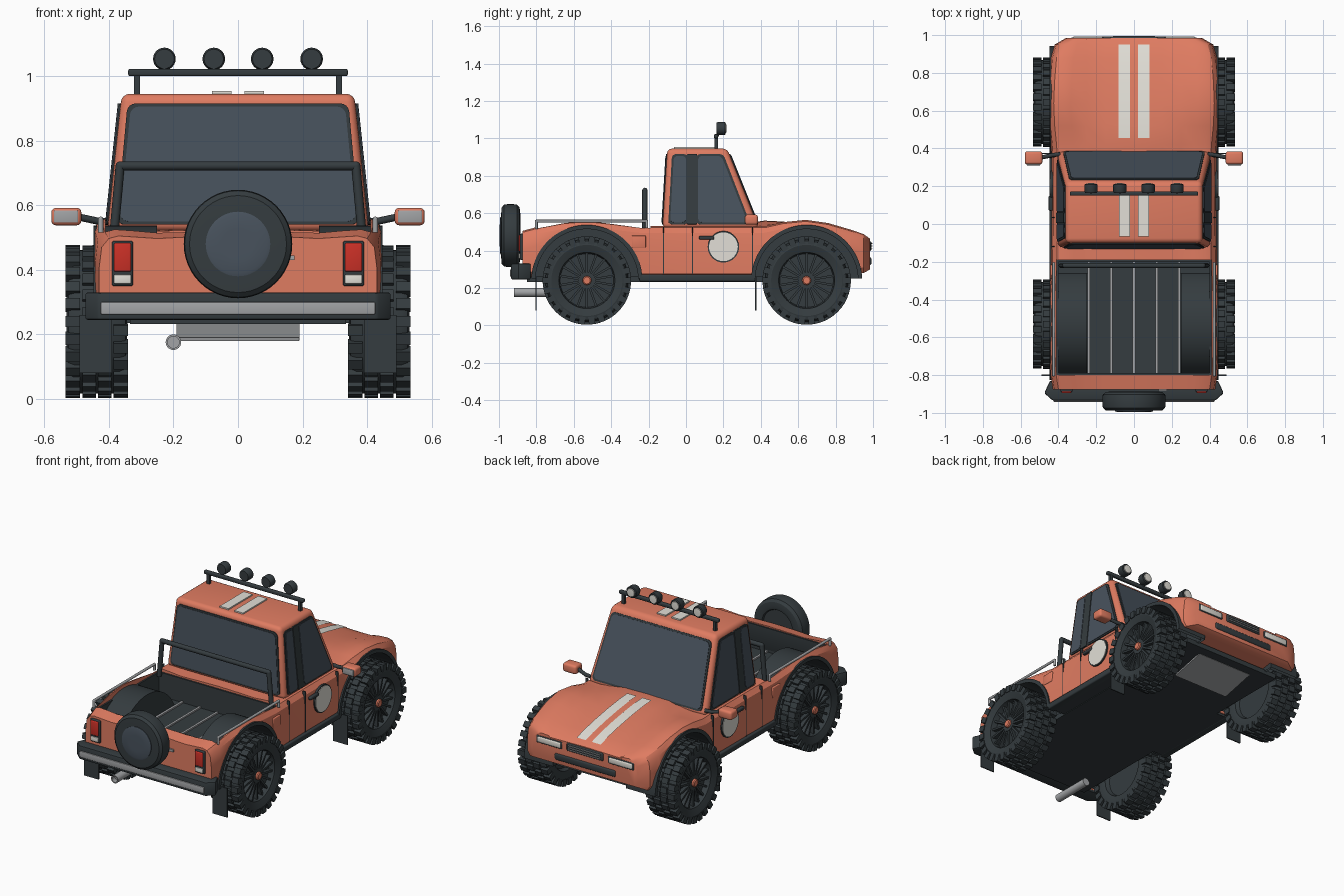
import bpy, bmesh, math
from mathutils import Vector, Matrix

if "Cube" in bpy.data.objects:
    bpy.data.objects.remove(bpy.data.objects["Cube"])

MATS = {}
COL = dict(orange=(.74, .2, .12, 1), dark=(.035, .045, .05, 1), glass=(.065, .085, .11, 1),
           white=(.76, .74, .68, 1), grey=(.36, .37, .38, 1), red=(.6, .03, .02, 1))

def finish(bm, name, col, mirror=False):
    if mirror:
        d = bmesh.ops.duplicate(bm, geom=bm.verts[:] + bm.edges[:] + bm.faces[:])['geom']
        for v in d:
            if isinstance(v, bmesh.types.BMVert):
                v.co.x *= -1
    bmesh.ops.recalc_face_normals(bm, faces=bm.faces[:])
    me = bpy.data.meshes.new(name)
    bm.to_mesh(me)
    bm.free()
    ob = bpy.data.objects.new(name, me)
    bpy.context.collection.objects.link(ob)
    if col not in MATS:
        MATS[col] = bpy.data.materials.new(col)
        MATS[col].diffuse_color = COL[col]
    me.materials.append(MATS[col])
    return ob

def add_box(bm, x, y, z, rot=None):
    m = Matrix.Translation(((x[0]+x[1])/2, (y[0]+y[1])/2, (z[0]+z[1])/2)) @ Matrix.Diagonal(
        (x[1]-x[0], y[1]-y[0], z[1]-z[0], 1))
    bmesh.ops.create_cube(bm, size=1, matrix=rot @ m if rot else m)

def box(name, x, y, z, col, bevel=0, mirror=False):
    bm = bmesh.new()
    add_box(bm, x, y, z)
    if bevel:
        bmesh.ops.bevel(bm, geom=bm.edges[:], offset=bevel, segments=3, profile=.5, affect='EDGES')
    return finish(bm, name, col, mirror)

def lathe_bm(prof, n=48):
    """Spin (radius, x) points about the x axis."""
    bm = bmesh.new()
    rings = [[bm.verts.new((x, r*math.cos(2*math.pi*i/n), r*math.sin(2*math.pi*i/n))) for i in range(n)]
             for r, x in prof]
    for a, b in zip(rings, rings[1:]):
        for i in range(n):
            bm.faces.new((a[i], a[(i+1) % n], b[(i+1) % n], b[i]))
    bmesh.ops.remove_doubles(bm, verts=bm.verts[:], dist=1e-5)
    return bm

def lathe(name, prof, loc, col, along_y=False, mirror=False, n=48):
    bm = lathe_bm(prof, n)
    m = Matrix.Translation(loc)
    bm.transform(m @ Matrix.Rotation(math.pi/2, 4, 'Z') if along_y else m)
    return finish(bm, name, col, mirror)

def tube(name, pts, r, col, mirror=False):
    bm = bmesh.new()
    pts = [Vector(p) for p in pts]
    for a, b in zip(pts, pts[1:]):
        m = Matrix.Translation((a+b)/2) @ (b-a).to_track_quat('Z', 'Y').to_matrix().to_4x4()
        bmesh.ops.create_cone(bm, cap_ends=True, segments=12, radius1=r, radius2=r, depth=(b-a).length, matrix=m)
    for p in pts[1:-1]:
        bmesh.ops.create_uvsphere(bm, u_segments=12, v_segments=8, radius=r, matrix=Matrix.Translation(p))
    return finish(bm, name, col, mirror)

def panel(name, pts, col, t=.008, corner=.025, mirror=False):
    """Rounded flat panel standing t proud of its plane."""
    bm = bmesh.new()
    f = bm.faces.new([bm.verts.new(p) for p in pts])
    f.normal_update()
    n = f.normal.copy()
    bmesh.ops.bevel(bm, geom=bm.verts[:], offset=corner, segments=4, profile=.5, affect='VERTICES')
    bmesh.ops.translate(bm, verts=bm.verts[:], vec=n * -t)
    e = bmesh.ops.extrude_face_region(bm, geom=bm.faces[:])['geom']
    bmesh.ops.translate(bm, verts=[v for v in e if isinstance(v, bmesh.types.BMVert)], vec=n*2*t)
    return finish(bm, name, col, mirror)

def cut(ob, cutters):
    bpy.context.view_layer.objects.active = ob
    for c in cutters:
        m = ob.modifiers.new('cut', 'BOOLEAN')
        m.operation, m.solver, m.object = 'DIFFERENCE', 'EXACT', c
        bpy.ops.object.modifier_apply(modifier=m.name)

# lower body: lofted sections (y, half width, bottom, shoulder height, centre height)
ST = [(-.875, .43, .27, .505, .505), (-.8, .442, .25, .525, .52), (-.65, .45, .25, .552, .52),
      (-.53, .455, .25, .562, .52), (-.4, .45, .25, .548, .52), (-.25, .44, .25, .53, .525),
      (0, .436, .25, .53, .53), (.35, .436, .25, .53, .55), (.42, .44, .25, .53, .56),
      (.52, .45, .25, .552, .555), (.64, .455, .25, .564, .54), (.76, .45, .25, .547, .52),
      (.88, .44, .27, .512, .495), (.95, .42, .28, .488, .474), (.985, .36, .3, .462, .455)]
bm = bmesh.new()
rings = []
for y, w, b, s, c in ST:
    half = [(w-.02, b), (w, b+.03), (w, s-.1), (w-.008, s-.035), (w-.03, s-.008), (w-.06, s),
            (w-.12, s-.004), (.25, (s+c)/2-.008), (.15, c-.003)]
    loop = half + [(0, c)] + [(-x, z) for x, z in reversed(half)]
    rings.append([bm.verts.new((x, y, z)) for x, z in loop])
for a, b in zip(rings, rings[1:]):
    for i in range(len(a)):
        j = (i+1) % len(a)
        bm.faces.new((a[i], a[j], b[j], b[i]))
bm.faces.new(rings[0])
bm.faces.new(rings[-1])
body = finish(bm, 'body', 'orange')

# wheel arches and load bed cut out
AXLES = (('rear', -.53), ('front', .645))
arch = [(0, .245), (.295, .245), (.295, .6), (0, .6)]
arches = []
for _, y in AXLES:
    for s in (1, -1):
        arches.append(lathe('arch_cutter', [(r, s*x) for r, x in arch], (0, y, .24), 'dark', n=64))
bed_cut = box('bed_cutter', (-.41, .41), (-.8, -.19), (.355, .8), 'dark')
inner_cut = box('liner_cutter', (-.4, .4), (-.79, -.2), (.365, .8), 'dark')
cut(body, arches + [bed_cut])
liner = box('bed_liner', (-.412, .412), (-.802, -.188), (.345, .512), 'dark')
cut(liner, [inner_cut] + arches)
for c in arches + [bed_cut, inner_cut]:
    bpy.data.objects.remove(c)

# wheel wells, wheels, mud flaps
for tag, y in AXLES:
    bm = lathe_bm([(0, .25), (.297, .25), (.297, .448), (.275, .448), (.275, .262), (0, .262)], 64)
    bmesh.ops.bisect_plane(bm, geom=bm.verts[:]+bm.edges[:]+bm.faces[:], plane_co=(0, 0, .01),
                           plane_no=(0, 0, 1), clear_inner=True)
    bm.transform(Matrix.Translation((0, y, .24)))
    finish(bm, tag + '_wheel_wells', 'dark', True)
    c = (.437, y, .24)
    lathe(tag + '_tyres', [(0, -.06), (.14, -.06), (.15, -.085), (.19, -.094), (.212, -.088), (.222, -.07),
          (.222, .07), (.212, .088), (.19, .094), (.165, .086), (.15, .08), (.143, .045), (0, .045)],
          c, 'dark', mirror=True)
    bm = bmesh.new()
    for i in range(26):
        for k, (x0, x1) in enumerate(((-.097, -.052), (-.045, -.003), (.003, .045), (.052, .097))):
            add_box(bm, (x0, x1), (-.017, .017), (.195 if k in (0, 3) else .215, .236),
                    Matrix.Rotation(2*math.pi*(i + .5*(k % 2))/26, 4, 'X'))
    bm.transform(Matrix.Translation(c))
    finish(bm, tag + '_tread_blocks', 'dark', True)
    bm = bmesh.new()
    for i in range(18):
        add_box(bm, (.04, .068), (-.006, .006), (.03, .15), Matrix.Rotation(2*math.pi*i/18, 4, 'X'))
    bm.transform(Matrix.Translation(c))
    finish(bm, tag + '_spokes', 'dark', True)
    lathe(tag + '_hubs', [(0, .04), (.045, .04), (.045, .07), (0, .07)], c, 'dark', mirror=True, n=24)
    lathe(tag + '_hub_caps', [(0, .06), (.024, .06), (.024, .08), (.018, .085), (0, .085)], c, 'orange',
          mirror=True, n=24)
    box(tag + '_mud_flaps', (.39, .49), (y-.275, y-.268), (.08, .26), 'dark', mirror=True)

# cab with glazing
def side(y, z, d=0):
    return (.405 - .045*(z-.52)/.425 + d, y, z)
def screen(x, z):
    return (x, .39 - .17*(z-.52)/.425, z)
def back(x, z):
    return (x, -.125 + .025*(z-.52)/.425, z)
bm = bmesh.new()
bmesh.ops.create_cube(bm, size=2)
for v in bm.verts:
    f, top = v.co.y > 0, v.co.z > 0
    v.co = (v.co.x*(.36 if top else .405), (.22 if top else .39) if f else (-.1 if top else -.125),
            .945 if top else .52)
bmesh.ops.bevel(bm, geom=bm.edges[:], offset=.025, segments=4, profile=.5, affect='EDGES')
finish(bm, 'cab', 'orange')
for nm, fn, d in (('windscreen', screen, .006), ('rear_window', back, -.006)):
    for part, g, col, t in (('_seal', 0, 'dark', .005), ('', .01, 'glass', .008)):
        panel(nm + part, [fn(-.376+g, .54+g), fn(.376-g, .54+g), fn(.342-g, .915-g), fn(-.342+g, .915-g)], col, t)
for part, g, col, t in (('seals', 0, 'dark', .005), ('glass', .01, 'glass', .008)):
    panel('door_window_' + part, [side(.055+g, .54+g), side(.345-g*1.5, .54+g), side(.2-g, .915-g),
          side(.055+g, .915-g)], col, t, .02, True)
    panel('quarter_window_' + part, [side(-.095+g, .54+g), side(.01-g, .54+g), side(.01-g, .915-g),
          side(-.075+g, .915-g)], col, t, .02, True)
panel('window_pillars', [side(.005, .54), side(.06, .54), side(.06, .915), side(.005, .915)], 'dark', .009, .005, True)

# racing stripes on bonnet and roof
bm = bmesh.new()
rows = [(y, c) for y, w, b, s, c in ST if .4 < y < .96]
rows[0] = (.455, .5585)
for (y0, z0), (y1, z1) in zip(rows, rows[1:]):
    bm.faces.new([bm.verts.new(p) for p in ((.02, y0, z0+.004), (.082, y0, z0+.004),
                                            (.082, y1, z1+.004), (.02, y1, z1+.004))])
bmesh.ops.remove_doubles(bm, verts=bm.verts[:], dist=1e-4)
finish(bm, 'bonnet_stripes', 'white', True)
box('roof_stripes', (.02, .08), (-.065, .17), (.94, .953), 'white', mirror=True)

# nose
box('grille', (-.125, .125), (.95, .992), (.4, .45), 'dark', .008)
for i in range(3):
    box('grille_bar', (-.11, .11), (.96, .996), (.41+.013*i, .414+.013*i), 'grey')
box('headlight_surrounds', (.155, .335), (.95, .988), (.395, .445), 'dark', .008, True)
box('headlights', (.165, .325), (.95, .993), (.402, .438), 'white', .008, True)
box('lower_intake', (-.21, .21), (.95, .992), (.322, .365), 'dark', .012)

# doors, sills, mirrors
box('sills', (.4, .448), (-.25, .37), (.235, .272), 'dark', .008, True)
for y in (-.12, .035, .355):
    box('door_gap', (.42, .438), (y-.0025, y+.0025), (.275, .525), 'dark', mirror=True)
box('door_handles', (.43, .452), (.07, .15), (.458, .478), 'dark', .006, True)
lathe('roundel_rims', [(0, 0), (.084, 0), (.084, .013), (0, .013)], (.43, .2, .42), 'dark', mirror=True)
lathe('roundels', [(0, 0), (.077, 0), (.077, .016), (0, .016)], (.43, .2, .42), 'white', mirror=True)
box('fuel_flaps', (.43, .444), (-.29, -.215), (.415, .48), 'orange', .005, True)
tube('mirror_arms', [(.39, .37, .55), (.43, .365, .55), (.5, .35, .565)], .011, 'dark', True)
box('mirrors', (.485, .578), (.315, .385), (.538, .592), 'orange', .014, True)
box('mirror_glass', (.495, .57), (.311, .32), (.546, .584), 'grey', .003, True)

# roof light bar
box('light_bar', (-.34, .34), (.15, .172), (1.0, 1.022), 'dark', .006)
box('light_bar_posts', (.303, .322), (.152, .17), (.93, 1.005), 'dark', mirror=True)
for x in (.075, .228):
    lathe('roof_lamps', [(0, -.045), (.03, -.045), (.035, -.035), (.035, 0), (.03, .004), (0, .004)],
          (x, .208, 1.053), 'dark', True, True, 24)
    lathe('roof_lamp_lenses', [(0, 0), (.028, 0), (.024, .007), (0, .009)], (x, .208, 1.053), 'white', True, True, 24)
    tube('roof_lamp_stems', [(x, .165, 1.01), (x, .18, 1.04)], .008, 'dark', True)

# load bed fittings
for x in (-.24, -.12, 0, .12, .24):
    box('bed_rib', (x-.007, x+.007), (-.79, -.2), (.36, .374), 'grey')
tube('roll_bar', [(-.385, -.22, .5), (-.365, -.22, .722), (.365, -.22, .722), (.385, -.22, .5)], .014, 'dark')
tube('side_rails', [(.425, -.8, .515), (.425, -.8, .557), (.425, -.21, .557), (.425, -.21, .52)], .008, 'grey', True)

# tail
bm = bmesh.new()
f = bm.faces.new([bm.verts.new(p) for p in ((-.43, -.935, .245), (.43, -.935, .245), (.475, -.895, .245),
                  (.445, -.83, .245), (-.445, -.83, .245), (-.475, -.895, .245))])
e = bmesh.ops.extrude_face_region(bm, geom=[f])['geom']
bmesh.ops.translate(bm, verts=[v for v in e if isinstance(v, bmesh.types.BMVert)], vec=(0, 0, .085))
bmesh.ops.bevel(bm, geom=bm.edges[:], offset=.008, segments=2, profile=.5, affect='EDGES')
finish(bm, 'rear_bumper', 'dark')
box('bumper_strip', (-.425, .425), (-.942, -.92), (.262, .3), 'grey', .004)
box('tail_light_housings', (.325, .39), (-.888, -.86), (.35, .49), 'dark', .006, True)
box('tail_lights', (.331, .384), (-.895, -.87), (.395, .483), 'red', .005, True)
box('reversing_lights', (.331, .384), (-.895, -.87), (.357, .385), 'white', .004, True)
box('tailgate_latch', (.13, .175), (-.885, -.87), (.43, .445), 'grey')
lathe('spare_tyre', [(0, -.05), (.12, -.05), (.15, -.048), (.165, -.035), (.168, -.015), (.168, .015), (.165, .035),
      (.15, .048), (.12, .052), (.105, .048), (.1, .038), (0, .038)], (0, -.938, .48), 'dark', True)
lathe('spare_cover', [(.1, -.045), (.1, -.054), (.09, -.057), (.05, -.058), (0, -.058)], (0, -.938, .48), 'glass', True)

# underside
box('floor_pan', (-.335, .335), (-.85, .88), (.232, .262), 'dark')
box('floor_pan_middle', (-.425, .425), (-.23, .345), (.236, .255), 'dark')
panel('skid_plate', [(-.19, .6, .185), (.19, .6, .185), (.19, .82, .235), (-.19, .82, .235)], 'grey', .005, .005)
lathe('exhaust', [(0, -.07), (.018, -.07), (.018, -.1), (.024, -.1), (.024, .15), (0, .15)],
      (-.2, -.82, .176), 'grey', True, n=24)

for ob in bpy.data.objects:
    ob.select_set(True)
bpy.context.view_layer.objects.active = body
bpy.ops.object.shade_smooth_by_angle(angle=math.radians(32))

for m in bpy.data.materials:
    if m.users and not m.is_grease_pencil:
        m.use_nodes = True
        m.node_tree.nodes["Principled BSDF"].inputs["Base Color"].default_value = m.diffuse_color
